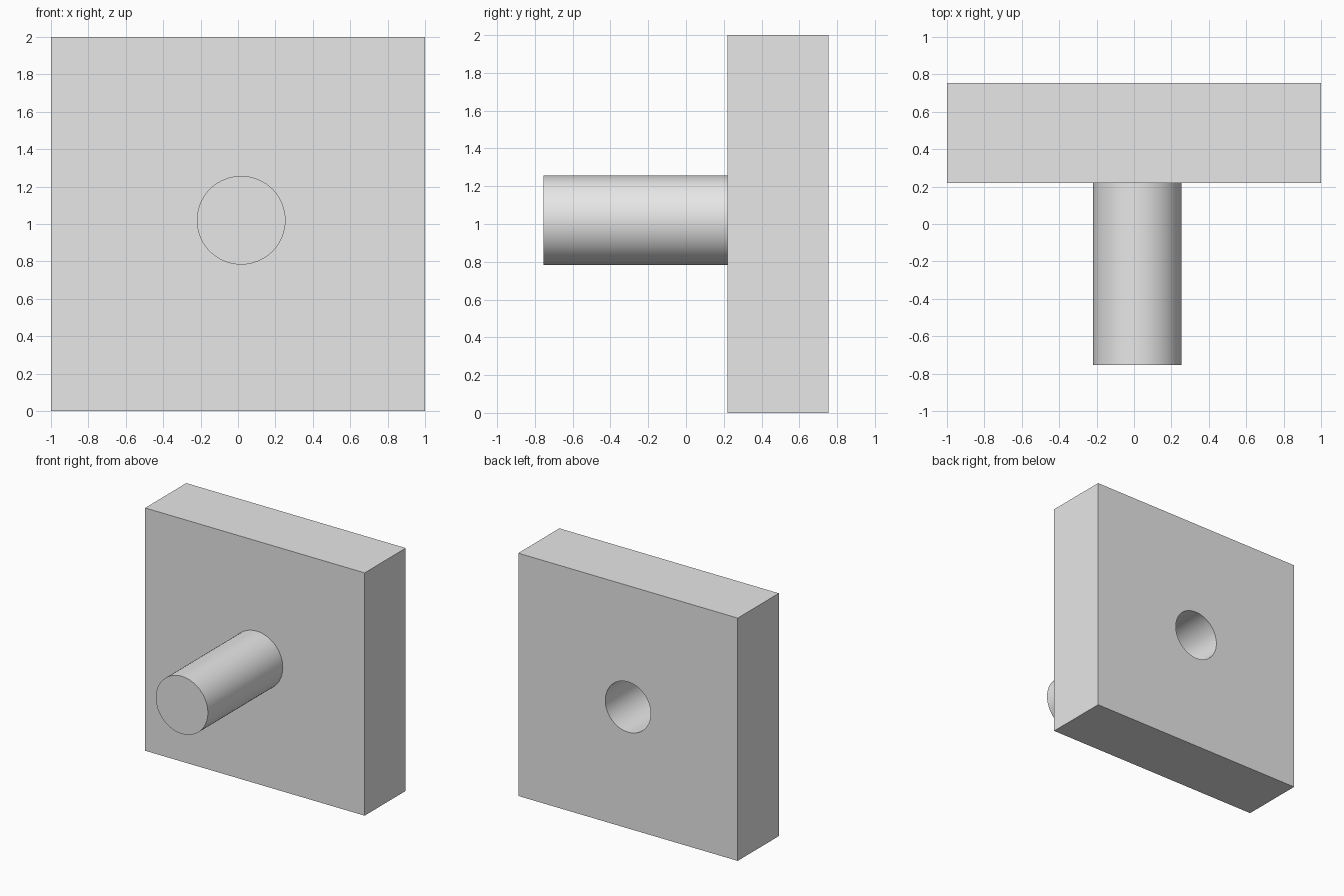
import bpy
import math

cube = bpy.data.objects.get("Cube")
if cube:
    bpy.data.objects.remove(cube, do_unlink=True)

FRONT, PLATE_FRONT, BACK = -0.755, 0.22, 0.755

grey = bpy.data.materials.new("light_grey")
grey.use_nodes = True
grey.diffuse_color = (0.8, 0.8, 0.8, 1)
grey.node_tree.nodes["Principled BSDF"].inputs["Base Color"].default_value = (0.8, 0.8, 0.8, 1)


def cylinder(name, radius, x, z, y0, y1):
    """Cylinder lying along y, from y0 to y1."""
    bpy.ops.mesh.primitive_cylinder_add(
        vertices=64, radius=radius, depth=y1 - y0,
        location=(x, (y0 + y1) / 2, z), rotation=(math.pi / 2, 0, 0))
    obj = bpy.context.object
    obj.name = name
    obj.data.materials.append(grey)
    return obj


def smooth(obj):
    bpy.ops.object.select_all(action="DESELECT")
    obj.select_set(True)
    bpy.context.view_layer.objects.active = obj
    bpy.ops.object.shade_smooth_by_angle(angle=math.radians(30))


# Square plate
bpy.ops.mesh.primitive_cube_add(size=1, location=(0, (PLATE_FRONT + BACK) / 2, 1))
plate = bpy.context.object
plate.name = "plate"
plate.scale = (2, BACK - PLATE_FRONT, 2)
bpy.ops.object.transform_apply(location=False, rotation=False, scale=True)
plate.data.materials.append(grey)

# Round hole through the plate, closed at the front by the peg
cutter = cylinder("hole_cutter", 0.207, 0, 1, PLATE_FRONT - 0.1, BACK + 0.1)
cutter.hide_render = True
cut = plate.modifiers.new("hole", "BOOLEAN")
cut.operation = "DIFFERENCE"
cut.solver = "EXACT"
cut.object = cutter
bpy.context.view_layer.objects.active = plate
bpy.ops.object.modifier_apply(modifier=cut.name)
bpy.data.objects.remove(cutter, do_unlink=True)
smooth(plate)

# Peg standing out from the front, slightly off centre
peg = cylinder("peg", 0.237, 0.017, 1.02, FRONT, PLATE_FRONT)
smooth(peg)
